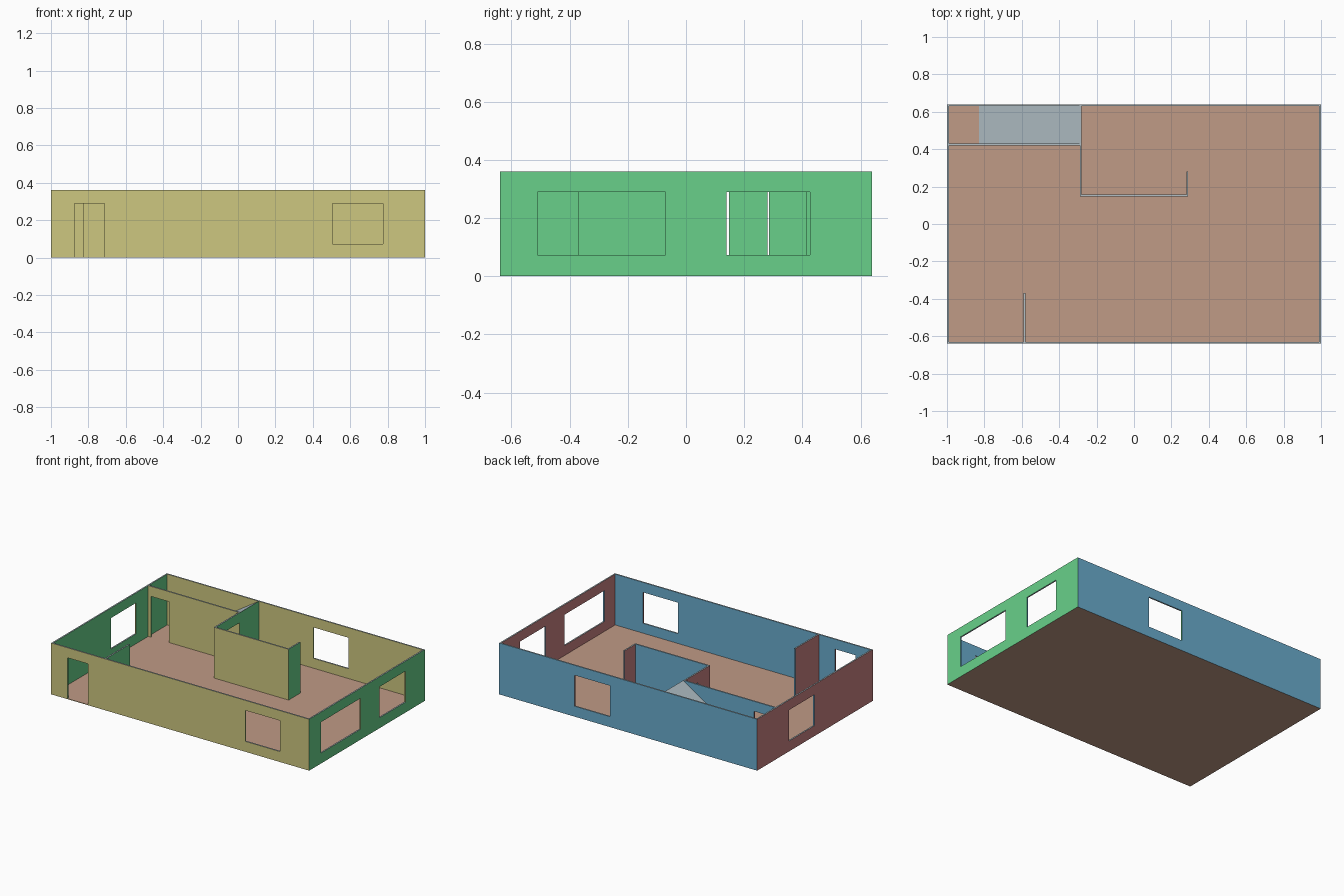
import bpy, bmesh
from mathutils import Vector

if "Cube" in bpy.data.objects:
    bpy.data.objects.remove(bpy.data.objects["Cube"])

H, T, F = 0.36, 0.01, 0.004      # wall height, wall thickness, floor thickness
SILL, HEAD = 0.073, 0.29         # opening heights


def material(name, rgb):
    lin = [((c / 255 + 0.055) / 1.055) ** 2.4 for c in rgb]
    m = bpy.data.materials.new(name)
    m.diffuse_color = (*lin, 1)
    m.use_nodes = True
    m.node_tree.nodes["Principled BSDF"].inputs["Base Color"].default_value = m.diffuse_color
    return m


MATS = [material("khaki_front", (205, 199, 128)),
        material("green_right", (104, 208, 138)),
        material("blue_back", (106, 172, 205)),
        material("rose_left", (199, 128, 128)),
        material("pale_grey_top", (178, 192, 198)),
        material("floor_brown", (192, 155, 134))]


def finish(name, bm, flat=4):
    """Colour faces by the direction they look in."""
    bmesh.ops.recalc_face_normals(bm, faces=bm.faces)
    for f in bm.faces:
        n = f.normal
        if abs(n.z) > 0.3:
            f.material_index = flat
        elif abs(n.y) > abs(n.x):
            f.material_index = 0 if n.y < 0 else 2
        else:
            f.material_index = 1 if n.x > 0 else 3
    me = bpy.data.meshes.new(name)
    bm.to_mesh(me)
    bm.free()
    for m in MATS:
        me.materials.append(m)
    ob = bpy.data.objects.new(name, me)
    bpy.context.collection.objects.link(ob)


def prism(name, profile, push, flat=4):
    bm = bmesh.new()
    face = bm.faces.new([bm.verts.new(p) for p in profile])
    ext = bmesh.ops.extrude_face_region(bm, geom=[face], use_keep_orig=True)
    bmesh.ops.translate(bm, vec=push,
                        verts=[v for v in ext["geom"] if isinstance(v, bmesh.types.BMVert)])
    finish(name, bm, flat)


def wall(name, axis, at, a, b, openings=()):
    """Wall along an axis from a to b, lower side at `at`; openings are (a, b, z0, z1)."""
    us = sorted({a, b, *[u for o in openings for u in o[:2]]})
    zs = sorted({F, H, *[z for o in openings for z in o[2:]]})
    bm = bmesh.new()
    verts = {}

    def vert(u, z):
        if (u, z) not in verts:
            verts[u, z] = bm.verts.new((u, at, z) if axis == "x" else (at, u, z))
        return verts[u, z]

    for u0, u1 in zip(us, us[1:]):
        for z0, z1 in zip(zs, zs[1:]):
            um, zm = (u0 + u1) / 2, (z0 + z1) / 2
            if any(o[0] < um < o[1] and o[2] < zm < o[3] for o in openings):
                continue
            bm.faces.new([vert(u0, z0), vert(u1, z0), vert(u1, z1), vert(u0, z1)])
    ext = bmesh.ops.extrude_face_region(bm, geom=bm.faces[:], use_keep_orig=True)
    bmesh.ops.translate(bm, vec=Vector((0, T, 0) if axis == "x" else (T, 0, 0)),
                        verts=[v for v in ext["geom"] if isinstance(v, bmesh.types.BMVert)])
    finish(name, bm)


def window(a, b):
    return (a, b, SILL, HEAD)


def door(a, b):
    return (a, b, F, HEAD)


# floor slab
prism("floor", [(-1, -0.64, 0), (1, -0.64, 0), (1, 0.64, 0), (-1, 0.64, 0)], (0, 0, F), 5)

# outer walls
wall("front_wall", "x", -0.64, -1, 1, [door(-0.875, -0.715), window(0.505, 0.775)])
wall("back_wall", "x", 0.63, -1, 1, [window(0.143, 0.415)])
wall("left_wall", "y", -1, -0.63, 0.63, [window(0.005, 0.285)])
wall("right_wall", "y", 0.99, -0.63, 0.63, [window(-0.51, -0.07), window(0.14, 0.427)])

# inner walls
wall("stair_wall", "x", 0.42, -0.99, -0.28, [door(-0.97, -0.83)])
wall("closet_side_wall", "y", -0.29, 0.157, 0.42, [door(0.28, 0.415)])
wall("closet_front_wall", "x", 0.147, -0.29, 0.29)
wall("closet_end_wall", "y", 0.28, 0.157, 0.28)
wall("entry_partition", "y", -0.59, -0.63, -0.37)

# stair ramp rising to the right behind the stair wall
prism("stair_ramp", [(-0.83, 0.43, F), (-0.28, 0.43, F), (-0.28, 0.43, H)], (0, 0.2, 0))
